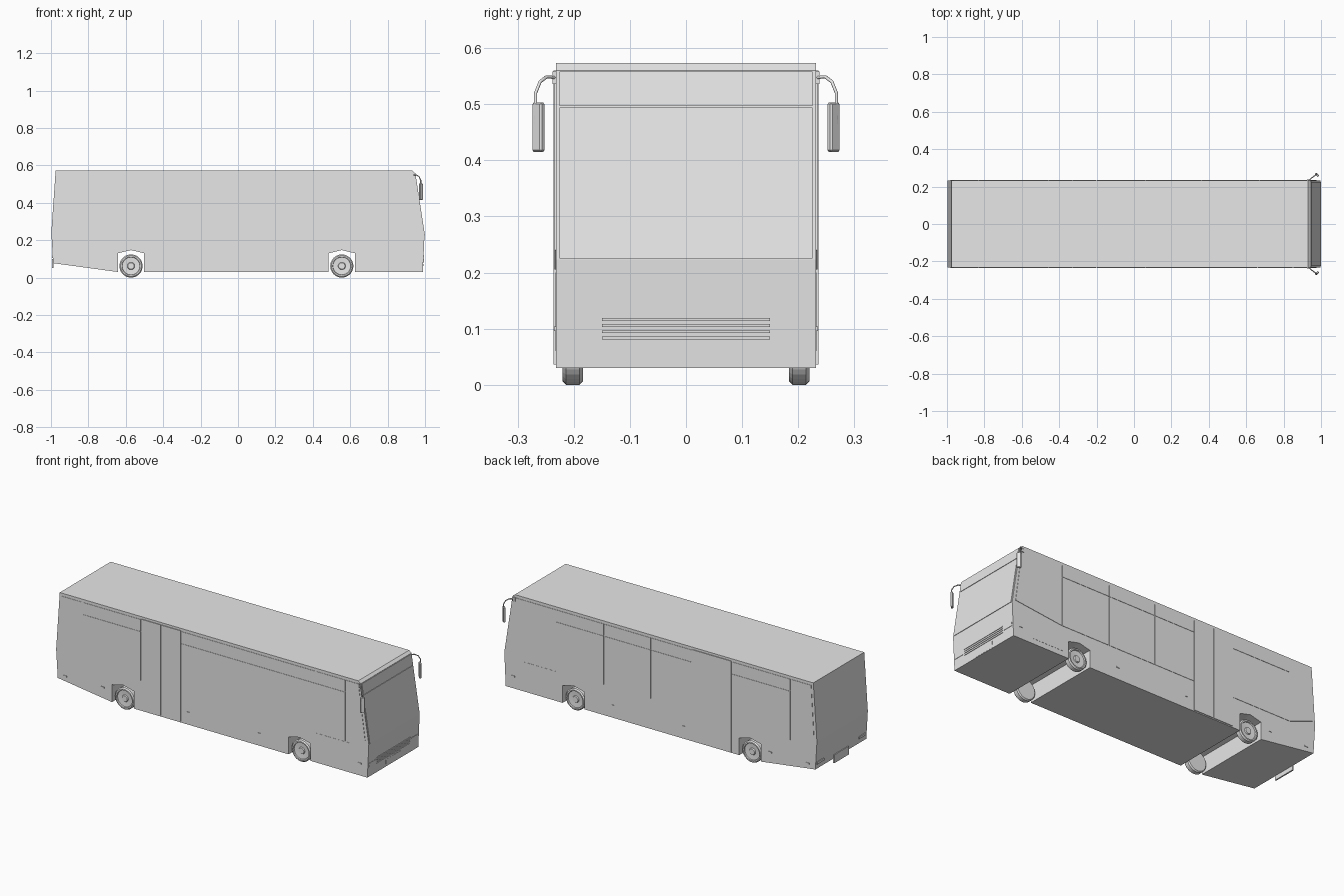
import bpy, bmesh, math
from mathutils import Vector

cube = bpy.data.objects.get("Cube")
if cube:
    bpy.data.objects.remove(cube, do_unlink=True)

GREY = (0.8, 0.8, 0.8, 1)
paint = bpy.data.materials.new("light_grey")
paint.use_nodes = True
paint.diffuse_color = GREY
paint.node_tree.nodes["Principled BSDF"].inputs["Base Color"].default_value = GREY

HALF = 0.232          # half width of the body
SIDES = (("left", 1), ("right", -1))


def finish(name, bm):
    bmesh.ops.recalc_face_normals(bm, faces=bm.faces)
    mesh = bpy.data.meshes.new(name)
    bm.to_mesh(mesh)
    bm.free()
    mesh.materials.append(paint)
    obj = bpy.data.objects.new(name, mesh)
    bpy.context.collection.objects.link(obj)
    return obj


def prism(name, outline, y0, y1):
    """Extrude an x-z outline from y0 to y1."""
    bm = bmesh.new()
    face = bm.faces.new([bm.verts.new((x, y0, z)) for x, z in outline])
    out = bmesh.ops.extrude_face_region(bm, geom=[face])
    verts = [v for v in out["geom"] if isinstance(v, bmesh.types.BMVert)]
    bmesh.ops.translate(bm, verts=verts, vec=(0, y1 - y0, 0))
    return finish(name, bm)


def side_plate(name, outline, side, depth=0.002):
    return prism(name, outline, side * (HALF - 0.003), side * (HALF + depth))


def rect(x0, x1, z0, z1, gap=0.002):
    x0, x1 = x0 + gap, x1 - gap
    return [(x0, z0), (x1, z0), (x1, z1), (x0, z1)]


def lathe(name, profile, centre, side, steps=32):
    """Turn (radius, y) points around the y axis."""
    bm = bmesh.new()
    rings = []
    for r, y in profile:
        rings.append([bm.verts.new((centre[0] + r * math.cos(a), side * y,
                                    centre[1] + r * math.sin(a)))
                      for a in (math.tau * i / steps for i in range(steps))])
    for a, b in zip(rings, rings[1:]):
        for i in range(steps):
            j = (i + 1) % steps
            bm.faces.new((a[i], a[j], b[j], b[i]))
    bm.faces.new(rings[0])
    bm.faces.new(rings[-1])
    return finish(name, bm)


# Body shell with two wheel slots running across the full width
def arch(x):
    return [(x + 0.07, 0.03), (x + 0.07, 0.13), (x, 0.147),
            (x - 0.07, 0.13), (x - 0.07, 0.03)]


AXLES = (("front", 0.555), ("rear", -0.572))
outline = [(-0.975, 0.573), (0.93, 0.573), (0.945, 0.56), (0.997, 0.223), (0.988, 0.03)]
for _, x in AXLES:
    outline += arch(x)
outline += [(-0.988, 0.077), (-0.998, 0.24)]
prism("body", outline, -HALF, HALF)


# Windscreen, sign panel and front details follow the sloping nose
def nose(z):
    if z > 0.223:
        return 0.997 - (z - 0.223) * 0.052 / 0.337
    return 0.988 + (z - 0.03) * 0.009 / 0.193


def nose_plate(name, z0, z1, y0, y1, depth=0.003):
    pts = [(nose(z0) - 0.003, z0), (nose(z0) + depth, z0),
           (nose(z1) + depth, z1), (nose(z1) - 0.003, z1)]
    return prism(name, pts, y0, y1)


nose_plate("windscreen", 0.225, 0.494, -0.225, 0.225)
nose_plate("sign_panel", 0.497, 0.558, -0.225, 0.225)
nose_plate("front_number_plate", 0.032, 0.073, -0.067, 0.067, 0.001)
for i in range(4):
    z = 0.081 + i * 0.011
    nose_plate(f"grille_bar_{i + 1}", z, z + 0.005, -0.15, 0.15)
for label, s in SIDES:
    nose_plate(f"{label}_headlight", 0.09, 0.11, s * 0.16, s * 0.224, 0.002)

# Rear lamps and hanging number plate bracket
for label, s in SIDES:
    prism(f"{label}_rear_lamp", rect(-0.995, -0.985, 0.105, 0.118, 0), s * 0.16, s * 0.224)
prism("rear_plate_bracket", rect(-0.994, -0.986, 0.052, 0.1, 0), -0.068, 0.068)

# Side glazing and doors
SILL, SPLIT, HEAD = 0.205, 0.488, 0.556
BAYS = {"left": [(-0.83, -0.455), (-0.2, 0.06), (0.06, 0.36), (0.36, 0.67)],
        "right": [(-0.83, -0.455), (-0.2, 0.06), (0.06, 0.66), (0.66, 0.85)]}
for label, s in SIDES:
    for i, (x0, x1) in enumerate(BAYS[label]):
        side_plate(f"{label}_window_{i + 1}", rect(x0, x1, SILL, SPLIT - 0.002), s)
        side_plate(f"{label}_top_window_{i + 1}", rect(x0, x1, SPLIT + 0.002, HEAD), s)
    for i, x0 in enumerate((-0.455, -0.328)):
        side_plate(f"{label}_door_leaf_{i + 1}", rect(x0, x0 + 0.127, 0.036, 0.56, 0.001), s, 0.004)
    # Slanted end panes
    side_plate(f"{label}_rear_quarter_window",
               [(-0.832, SILL), (-0.832, HEAD), (-0.962, HEAD), (-0.98, 0.26)], s)
    start = BAYS[label][-1][1] + 0.002
    side_plate(f"{label}_cab_window",
               [(start, SILL), (0.975, 0.24), (0.932, HEAD), (start, HEAD)], s)
    # Lower service panel behind the front corner
    side_plate(f"{label}_service_panel",
               [(0.66, 0.06), (0.87, 0.06), (0.87, 0.2), (0.66, 0.2)], s, 0.001)
    # Small marker lamps
    for i, x in enumerate((-0.94, -0.7, -0.15, 0.3, 0.94)):
        side_plate(f"{label}_marker_{i + 1}", rect(x - 0.012, x + 0.012, 0.096, 0.104), s, 0.003)

# Wheels with chamfered tyres and recessed rims
TYRE = [(0.045, 0.184), (0.056, 0.184), (0.062, 0.19), (0.062, 0.214), (0.056, 0.22),
        (0.049, 0.22), (0.047, 0.213), (0.02, 0.211), (0.017, 0.217)]
for end, x in AXLES:
    for label, s in SIDES:
        lathe(f"{end}_{label}_wheel", TYRE, (x, 0.062), s)

# Mirrors on curved arms
for label, s in SIDES:
    curve = bpy.data.curves.new(f"{label}_mirror_arm", "CURVE")
    curve.dimensions = "3D"
    curve.bevel_depth = 0.003
    curve.bevel_resolution = 1
    curve.use_fill_caps = True
    path = [(0.933, 0.23, 0.547), (0.952, 0.248, 0.549), (0.968, 0.26, 0.54),
            (0.977, 0.268, 0.52), (0.978, 0.268, 0.465)]
    spline = curve.splines.new("POLY")
    spline.points.add(len(path) - 1)
    for p, (x, y, z) in zip(spline.points, path):
        p.co = (x, s * y, z, 1)
    curve.materials.append(paint)
    bpy.context.collection.objects.link(bpy.data.objects.new(f"{label}_mirror_arm", curve))

    bm = bmesh.new()
    bmesh.ops.create_cube(bm, size=1)
    bmesh.ops.scale(bm, vec=(0.012, 0.024, 0.088), verts=bm.verts)
    bmesh.ops.bevel(bm, geom=bm.edges[:], offset=0.003, segments=1, affect="EDGES")
    head = finish(f"{label}_mirror_head", bm)
    head.location = Vector((0.978, s * 0.263, 0.459))
    head.rotation_euler.z = s * math.radians(45)

    bm = bmesh.new()
    bmesh.ops.create_cube(bm, size=1)
    bmesh.ops.scale(bm, vec=(0.016, 0.012, 0.022), verts=bm.verts)
    base = finish(f"{label}_mirror_mount", bm)
    base.location = Vector((0.932, s * 0.232, 0.547))
